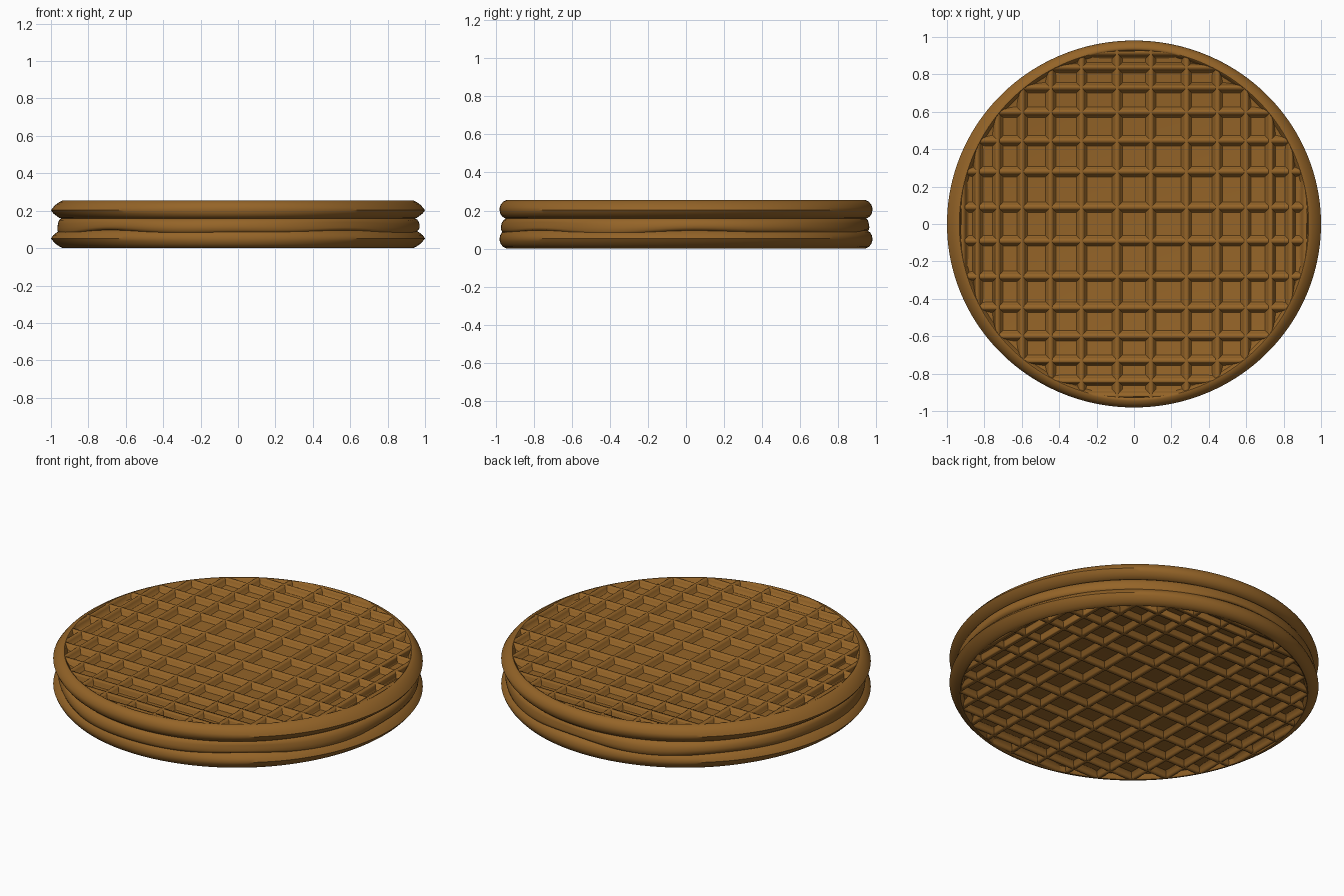
import bpy, bmesh, math

if "Cube" in bpy.data.objects:
    bpy.data.objects.remove(bpy.data.objects["Cube"])

MID = 0.1275          # mirror height between the two wafers
TOP = 0.255           # outer face of the upper wafer
DEPTH = 0.03          # depth of the waffle pits
SEG = 160
RIDGES = [0.09, 0.28, 0.445, 0.597, 0.728, 0.835, 0.912]

brown = bpy.data.materials.new("baked brown")
brown.diffuse_color = (0.30, 0.128, 0.021, 1)
brown.use_nodes = True
brown.node_tree.nodes["Principled BSDF"].inputs["Base Color"].default_value = brown.diffuse_color


def finish(bm, name, angle=40):
    bmesh.ops.remove_doubles(bm, verts=bm.verts, dist=1e-6)
    bmesh.ops.recalc_face_normals(bm, faces=bm.faces)
    me = bpy.data.meshes.new(name)
    bm.to_mesh(me)
    bm.free()
    me.materials.append(brown)
    ob = bpy.data.objects.new(name, me)
    bpy.context.collection.objects.link(ob)
    bpy.ops.object.select_all(action='DESELECT')
    ob.select_set(True)
    bpy.context.view_layer.objects.active = ob
    bpy.ops.object.shade_smooth_by_angle(angle=math.radians(angle))
    return ob


def lathe(bm, rows, point):
    """Closed surface of revolution; point(row, angle) gives (radius, z)."""
    rings = []
    for i in range(rows):
        ring = []
        for k in range(SEG):
            a = 2 * math.pi * k / SEG
            r, z = point(i, a)
            ring.append(bm.verts.new((r * math.cos(a), r * math.sin(a), z)))
        rings.append(ring)
    for p, q in zip(rings, rings[1:]):
        for k in range(SEG):
            n = (k + 1) % SEG
            bm.faces.new((p[k], p[n], q[n], q[k]))
    bm.faces.new(rings[0])
    bm.faces.new(rings[-1])


# Wafer section: (radius toward the front, radius toward the side, height)
SECTION = [
    (0.900, 0.900, TOP - DEPTH), (0.918, 0.918, TOP - DEPTH + 0.004),
    (0.926, 0.926, TOP - 0.015), (0.930, 0.930, TOP - 0.004),
    (0.936, 0.934, TOP), (0.946, 0.940, TOP - 0.001),
    (0.962, 0.956, 0.246), (0.974, 0.975, 0.232), (0.980, 0.990, 0.216),
    (0.981, 1.000, 0.203), (0.978, 0.988, 0.186), (0.970, 0.970, 0.172),
    (0.957, 0.954, 0.161), (0.940, 0.935, 0.156), (0.900, 0.900, 0.155),
]


def wafer(name, flip):
    bm = bmesh.new()

    def z_of(z):
        return 2 * MID - z if flip else z

    def point(i, a):
        fr, sd, z = SECTION[i]
        c = math.cos(a) ** 2
        return fr * (1 - c) + sd * c, z_of(z)
    lathe(bm, len(SECTION), point)
    finish(bm, name)

    # Crossing ridges, each a rounded bar cut to the chord of the rim
    bar = [(-0.030, -DEPTH - 0.002), (-0.021, -DEPTH + 0.005), (-0.014, -0.008),
           (-0.008, -0.001), (0.008, -0.001), (0.014, -0.008),
           (0.021, -DEPTH + 0.005), (0.030, -DEPTH - 0.002)]
    bm = bmesh.new()
    for axis in (0, 1):
        for pos in [s * p for p in RIDGES for s in (-1, 1)]:
            ends = []
            for side in (-1, 1):
                loop = []
                for off, dz in bar:
                    u = max(-0.93, min(0.93, pos + off))
                    v = side * math.sqrt(0.932 ** 2 - u * u)
                    xy = (u, v) if axis == 0 else (v, u)
                    loop.append(bm.verts.new((*xy, z_of(TOP + dz))))
                ends.append(loop)
            n = len(bar)
            for k in range(n):
                m = (k + 1) % n
                bm.faces.new((ends[0][k], ends[0][m], ends[1][m], ends[1][k]))
            bm.faces.new(ends[0])
            bm.faces.new(ends[1])
    finish(bm, name + "_ridges", 50)


wafer("upper_wafer", False)
wafer("lower_wafer", True)

# Soft filling with a wavy lower lip sagging over the lower wafer
FILL = [(0.90, 1.0), (0.945, 0.98), (0.958, 0.88), (0.966, 0.68), (0.970, 0.45),
        (0.970, 0.25), (0.965, 0.08), (0.952, 0.0), (0.90, 0.0)]


def filling(i, a):
    r, t = FILL[i]
    low = 0.082 + 0.010 * math.sin(5 * a + 0.6) + 0.006 * math.sin(8 * a + 2.0)
    bulge = 0.006 * math.sin(3 * a + 1.0) - 0.3 * (low - 0.082)
    return r + bulge * min(1, 4 * t * (1 - t)), low + (0.160 - low) * t


bm = bmesh.new()
lathe(bm, len(FILL), filling)
finish(bm, "caramel_filling", 60)
